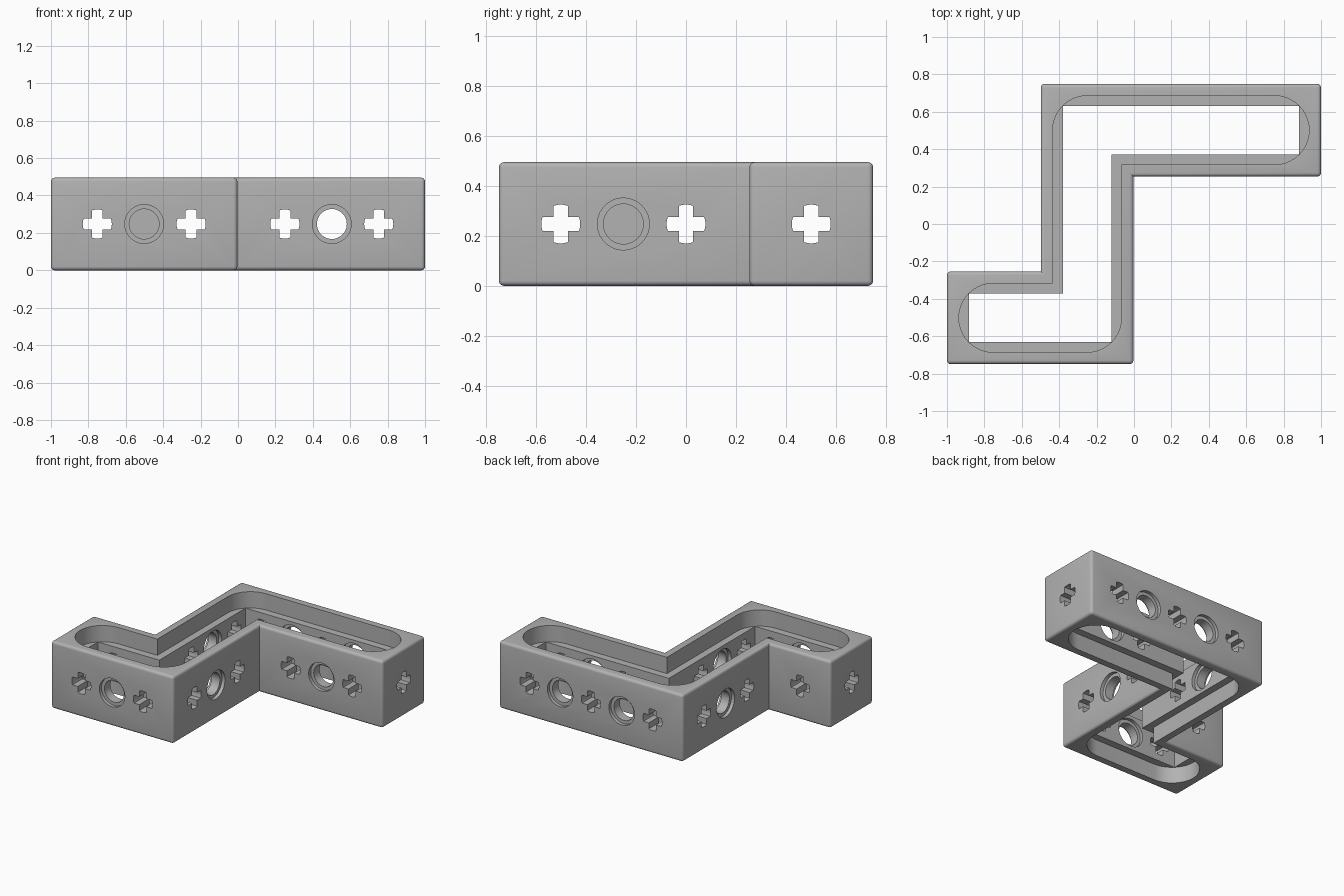
import bpy, bmesh, math
from mathutils import Matrix, Vector

if "Cube" in bpy.data.objects:
    bpy.data.objects.remove(bpy.data.objects["Cube"])

M = 0.2508          # hole spacing
HALF = 0.2475       # half width of a beam
HEIGHT = 2 * HALF
OPEN = 0.130        # half width of the through opening
POCKET = 0.184      # half width of the rounded pocket
DEPTH = 0.12        # pocket depth
WALL = HALF - OPEN

grey = bpy.data.materials.new("grey plastic")
grey.use_nodes = True
grey.diffuse_color = (0.45, 0.45, 0.45, 1)
grey.node_tree.nodes["Principled BSDF"].inputs["Base Color"].default_value = grey.diffuse_color

# Corners of the Z path: module position, side signs
CORNERS = [(-3, -2, -1, -1), (-1, -2, 1, -1), (-1, 2, 1, -1), (3, 2, 1, -1),
           (3, 2, 1, 1), (-1, 2, -1, 1), (-1, -2, -1, 1), (-3, -2, -1, 1)]
CONCAVE = (2, 6)


def z_outline(h, rounded=False, steps=10):
    """Z outline at distance h from the path, optionally with round outer corners."""
    pts = []
    for i, (px, py, sx, sy) in enumerate(CORNERS):
        if rounded and i not in CONCAVE:
            mid = math.atan2(sy, sx)
            for k in range(steps + 1):
                a = mid + math.pi / 2 * (k / steps - 0.5)
                pts.append((px * M + h * math.cos(a), py * M + h * math.sin(a)))
        else:
            pts.append((px * M + sx * h, py * M + sy * h))
    return pts


def loft(bm, profile, levels, matrix=Matrix()):
    """Closed solid through scaled copies of a profile at (z, scale) levels."""
    rings = [[bm.verts.new(matrix @ Vector((x * s, y * s, z))) for x, y in profile]
             for z, s in levels]
    n = len(profile)
    for lo, hi in zip(rings, rings[1:]):
        for i in range(n):
            j = (i + 1) % n
            bm.faces.new((lo[i], lo[j], hi[j], hi[i]))
    bm.faces.new(rings[0][::-1])
    bm.faces.new(rings[-1])


def make_object(name, bm):
    bmesh.ops.remove_doubles(bm, verts=bm.verts, dist=1e-5)
    bmesh.ops.recalc_face_normals(bm, faces=bm.faces)
    mesh = bpy.data.meshes.new(name)
    bm.to_mesh(mesh)
    bm.free()
    mesh.materials.append(grey)
    obj = bpy.data.objects.new(name, mesh)
    bpy.context.collection.objects.link(obj)
    return obj


def prism(name, profile, z0, z1):
    bm = bmesh.new()
    loft(bm, profile, [(z0, 1), (z1, 1)])
    return make_object(name, bm)


# Solid frame with softened outer edges
bm = bmesh.new()
loft(bm, z_outline(HALF), [(0, 1), (HEIGHT, 1)])
bmesh.ops.recalc_face_normals(bm, faces=bm.faces)
edges = [e for e in bm.edges if e.is_convex]
bmesh.ops.bevel(bm, geom=edges, offset=0.02, segments=4, profile=0.5, affect='EDGES')
frame = make_object("z_frame", bm)

# Hole profiles
ROUND = [(0.08 * math.cos(math.tau * i / 40), 0.08 * math.sin(math.tau * i / 40))
         for i in range(40)]
ARM, TIP = 0.029, 0.078
CROSS = []
for k in range(4):
    turn = k * math.pi / 2
    reach = math.asin(ARM / TIP)
    for t in (-1, -0.5, 0, 0.5, 1):
        CROSS.append((TIP * math.cos(turn + t * reach), TIP * math.sin(turn + t * reach)))
    a = turn + math.pi / 4
    CROSS.append((ARM * 2 ** 0.5 * math.cos(a), ARM * 2 ** 0.5 * math.sin(a)))

LIP = WALL / 2 - 0.025
ROUND_LEVELS = [(-0.1, 1.3), (-LIP, 1.3), (-LIP, 1), (LIP, 1), (LIP, 1.3), (0.1, 1.3)]
CROSS_LEVELS = [(-0.1, 1), (0.1, 1)]

# Walls: axis they face, path position, side, first hole, hole pattern
WALLS = [("y", -2, -1, -3, "+o+"), ("y", -2, 1, -3, "+"),
         ("y", 2, -1, 1, "+o+"), ("y", 2, 1, -1, "+o+o+"),
         ("x", -1, 1, -2, "+o+"), ("x", -1, -1, 0, "+o+"),
         ("x", -3, -1, -2, "+"), ("x", 3, 1, 2, "+")]
bm = bmesh.new()
for axis, pos, side, first, pattern in WALLS:
    across = pos * M + side * (HALF + OPEN) / 2
    for i, kind in enumerate(pattern):
        along = (first + i) * M
        if axis == "y":
            place, spin = (along, across, HALF), Matrix.Rotation(math.pi / 2, 4, 'X')
        else:
            place, spin = (across, along, HALF), Matrix.Rotation(math.pi / 2, 4, 'Y')
        matrix = Matrix.Translation(place) @ spin
        if kind == "o":
            loft(bm, ROUND, ROUND_LEVELS, matrix)
        else:
            loft(bm, CROSS, CROSS_LEVELS, matrix)
holes = make_object("hole_cutter", bm)

# Cut opening, upper and lower pockets and side holes
cutters = [prism("opening_cutter", z_outline(OPEN), -0.1, HEIGHT + 0.1),
           prism("upper_pocket_cutter", z_outline(POCKET, True), HEIGHT - DEPTH, HEIGHT + 0.2),
           prism("lower_pocket_cutter", z_outline(POCKET, True), -0.2, DEPTH),
           holes]
bpy.ops.object.select_all(action='DESELECT')
bpy.context.view_layer.objects.active = frame
frame.select_set(True)
for cutter in cutters:
    cutter.hide_render = True
    mod = frame.modifiers.new(cutter.name, 'BOOLEAN')
    mod.operation = 'DIFFERENCE'
    mod.solver = 'EXACT'
    mod.object = cutter
    bpy.ops.object.modifier_apply(modifier=mod.name)
    bpy.data.objects.remove(cutter)

bpy.ops.object.shade_smooth_by_angle(angle=math.radians(35))
